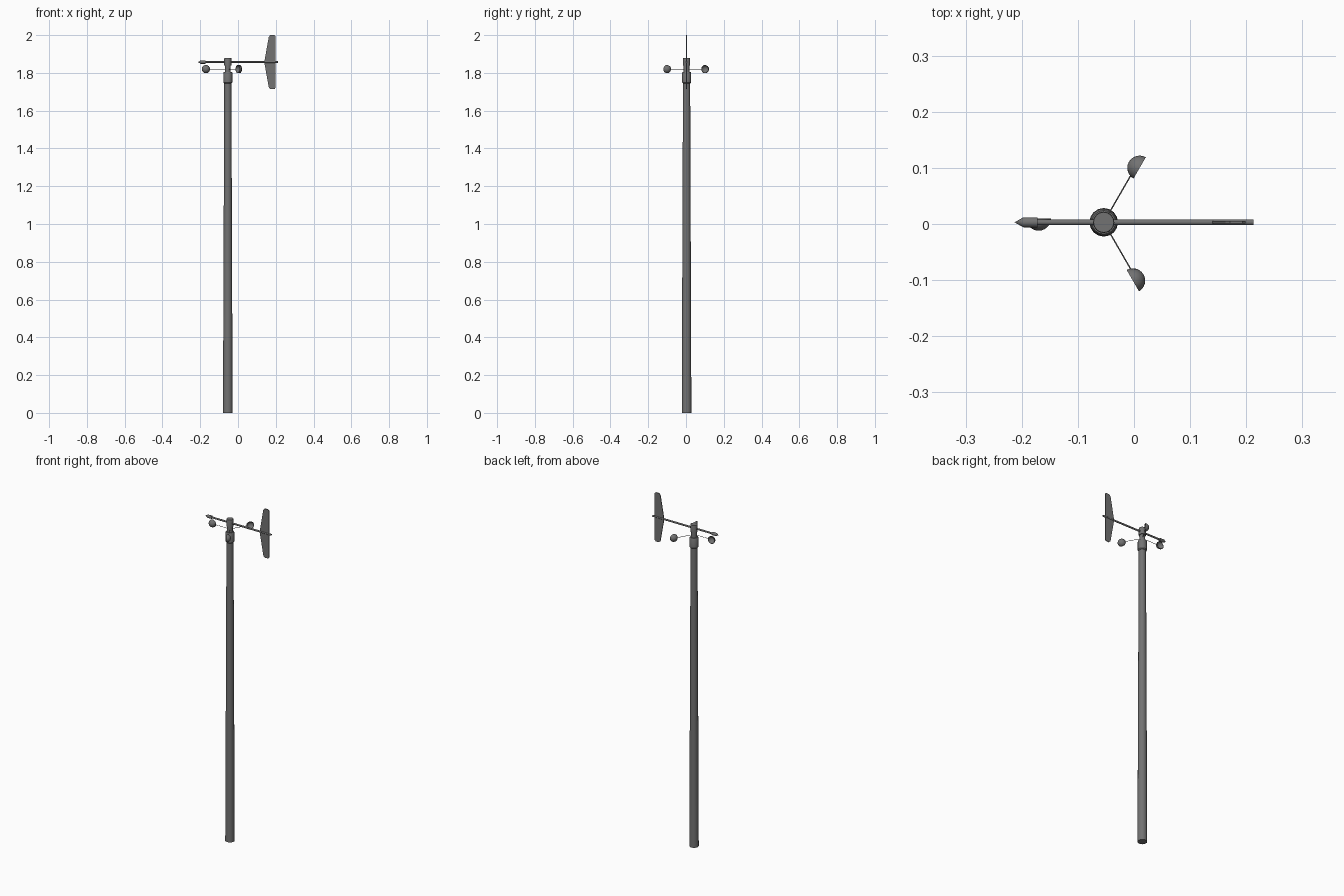
import bpy, bmesh, math
from mathutils import Matrix

if "Cube" in bpy.data.objects:
    bpy.data.objects.remove(bpy.data.objects["Cube"])

CX, CY = -0.054, 0.003      # mast axis
BOOM_Z, CUP_Z = 1.857, 1.82

# Dark grey metal for every part
metal = bpy.data.materials.new("dark_metal")
metal.diffuse_color = (0.17, 0.17, 0.17, 1)
metal.use_nodes = True
metal.node_tree.nodes["Principled BSDF"].inputs["Base Color"].default_value = metal.diffuse_color


def finish(name, bm, matrix=None, smooth=True):
    bmesh.ops.recalc_face_normals(bm, faces=bm.faces)
    me = bpy.data.meshes.new(name)
    bm.to_mesh(me)
    bm.free()
    me.materials.append(metal)
    ob = bpy.data.objects.new(name, me)
    bpy.context.collection.objects.link(ob)
    if matrix is not None:
        me.transform(matrix)
    if smooth:
        bpy.ops.object.select_all(action='DESELECT')
        bpy.context.view_layer.objects.active = ob
        ob.select_set(True)
        bpy.ops.object.shade_smooth_by_angle(angle=math.radians(35))
    return ob


def lathe(name, profile, matrix, sides=16, capped=True):
    """Revolve (radius, height) points around local z; radius 0 makes a tip."""
    bm = bmesh.new()
    rings = []
    for r, z in profile:
        if r == 0:
            rings.append([bm.verts.new((0, 0, z))] * sides)
        else:
            rings.append([bm.verts.new((r * math.cos(2 * math.pi * i / sides),
                                        r * math.sin(2 * math.pi * i / sides), z))
                          for i in range(sides)])
    for a, b in zip(rings, rings[1:]):
        for i in range(sides):
            j = (i + 1) % sides
            bm.faces.new(list(dict.fromkeys((a[i], a[j], b[j], b[i]))))
    if capped:
        for ring in (rings[0], rings[-1]):
            if ring[0] is not ring[1]:
                bm.faces.new(ring)
    return finish(name, bm, matrix)


axis = Matrix.Translation((CX, CY, 0))

# Tapered mast, collar and turning head
lathe("mast", [(0.0255, 0), (0.019, 1.76)], axis)
lathe("mast_collar", [(0.020, 1.745), (0.024, 1.75), (0.024, 1.80), (0.021, 1.806)], axis)
lathe("rotor_hub", [(0.015, 1.806), (0.015, 1.84)], axis)
lathe("vane_head", [(0.019, 1.838), (0.019, 1.876), (0.018, 1.88)], axis)

# Boom with pointed counterweight, running along x
along_x = Matrix.Translation((0, CY, BOOM_Z)) @ Matrix.Rotation(math.pi / 2, 4, 'Y')
lathe("boom", [(0.005, -0.19), (0.005, 0.213)], along_x, 12)
lathe("counterweight", [(0, -0.213), (0.009, -0.197), (0.009, -0.172)], along_x, 12)

# Tail fin: flat plate with a swept leading edge
outline = [(0.139, 0), (0.163, 0.134), (0.171, 0.143), (0.193, 0.143), (0.199, 0.136),
           (0.199, -0.136), (0.193, -0.143), (0.171, -0.143), (0.163, -0.134)]
bm = bmesh.new()
face = bm.faces.new([bm.verts.new((x, CY - 0.002, BOOM_Z + z)) for x, z in outline])
ext = bmesh.ops.extrude_face_region(bm, geom=[face])
bmesh.ops.translate(bm, vec=(0, 0.004, 0),
                    verts=[v for v in ext["geom"] if isinstance(v, bmesh.types.BMVert)])
finish("tail_fin", bm, smooth=False)

# Three arms with hollow hemispherical cups, domes facing counter-clockwise
R, R_IN = 0.022, 0.0205
steps = [i * math.pi / 12 for i in range(7)]
cup = [(R * math.cos(a), R * math.sin(a)) for a in steps[:-1]] + [(0, R)]
inner = [(0, R_IN)] + [(R_IN * math.cos(a), R_IN * math.sin(a)) for a in steps[-2::-1]]
for n, deg in enumerate((60, 180, 300), 1):
    spin = Matrix.Translation((CX, CY, CUP_Z)) @ Matrix.Rotation(math.radians(deg), 4, 'Z')
    lathe(f"cup_arm_{n}", [(0.0012, 0.01), (0.0012, 0.098)],
          spin @ Matrix.Rotation(math.pi / 2, 4, 'Y'), 8)
    place = spin @ Matrix.Translation((0.116, -0.007, 0)) @ Matrix.Rotation(-math.pi / 2, 4, 'X')
    # closed shell: inner bowl, rim, outer dome
    lathe(f"cup_{n}", inner + cup, place, 16, capped=False)
